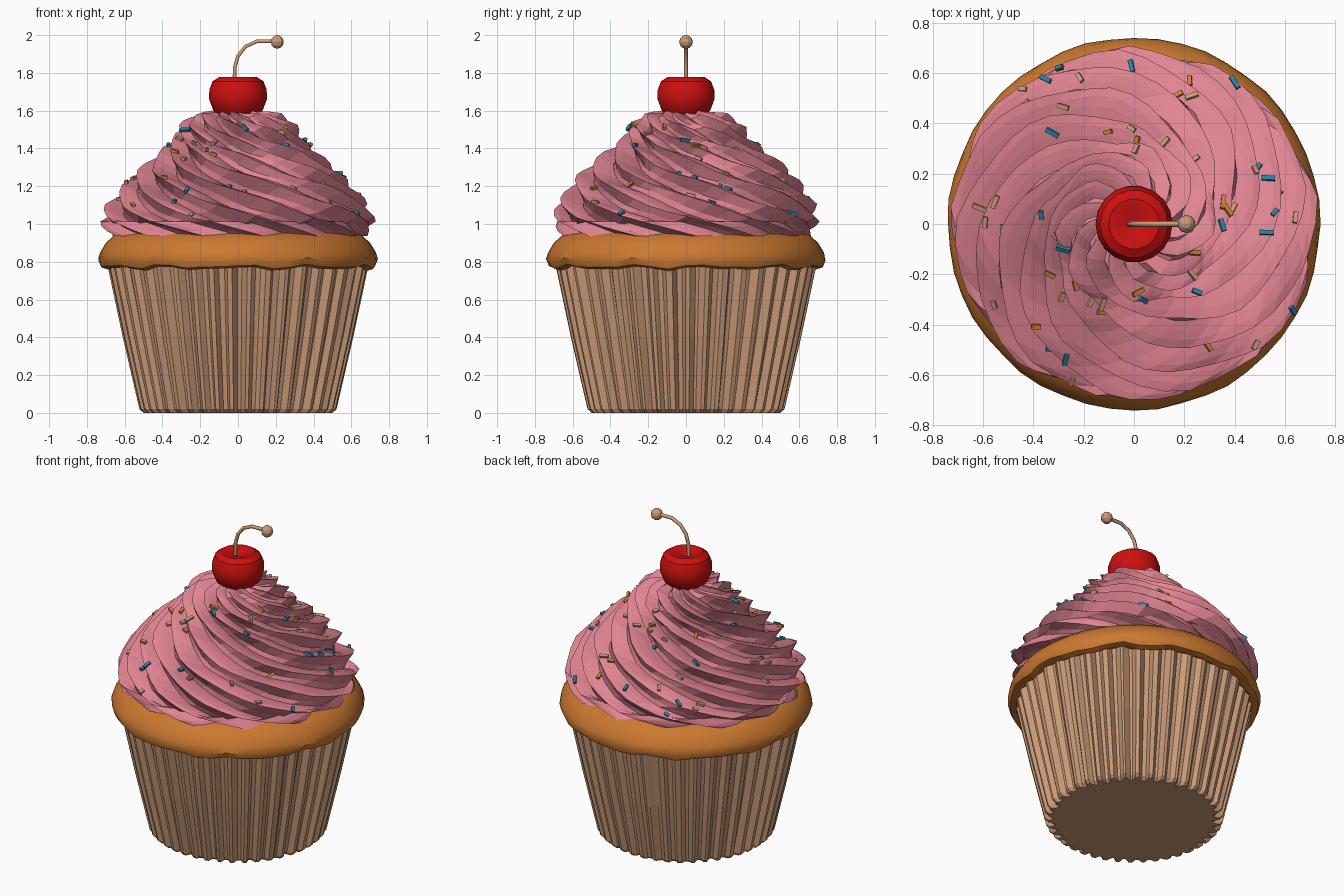
import bpy, bmesh, math, random
from mathutils import Vector, Matrix

random.seed(7)
cube = bpy.data.objects.get("Cube")
if cube:
    bpy.data.objects.remove(cube)


def material(name, rgb):
    m = bpy.data.materials.new(name)
    m.use_nodes = True
    m.diffuse_color = (*rgb, 1)
    m.node_tree.nodes["Principled BSDF"].inputs["Base Color"].default_value = (*rgb, 1)
    return m


PAPER = material("paper tan", (0.60, 0.33, 0.19))
CAKE = material("baked orange", (0.60, 0.19, 0.03))
PINK = material("icing pink", (0.76, 0.235, 0.295))
RED = material("cherry red", (0.62, 0.005, 0.005))
BLUE = material("sprinkle blue", (0.02, 0.23, 0.36))
AMBER = material("sprinkle orange", (0.60, 0.22, 0.04))


def finish(name, bm, mat, smooth=None):
    bmesh.ops.recalc_face_normals(bm, faces=bm.faces)
    mesh = bpy.data.meshes.new(name)
    bm.to_mesh(mesh)
    bm.free()
    ob = bpy.data.objects.new(name, mesh)
    bpy.context.collection.objects.link(ob)
    mesh.materials.append(mat)
    if smooth:
        bpy.ops.object.select_all(action='DESELECT')
        ob.select_set(True)
        bpy.context.view_layer.objects.active = ob
        bpy.ops.object.shade_smooth_by_angle(angle=math.radians(smooth))
    return ob


def rings(rows, cols, point):
    """Closed tube of rows x cols points, capped at both ends."""
    bm = bmesh.new()
    grid = [[bm.verts.new(point(i, j)) for j in range(cols)] for i in range(rows)]
    for a, b in zip(grid, grid[1:]):
        for j in range(cols):
            k = (j + 1) % cols
            bm.faces.new((a[j], a[k], b[k], b[j]))
    bm.faces.new(grid[0])
    bm.faces.new(grid[-1])
    return bm


def polar(r, a, z):
    return Vector((r * math.cos(a), r * math.sin(a), z))


# Pleated paper wrapper: wide outer folds with narrow, irregular grooves
PLEATS = 42
wrap_profile = [(0.49, 0.0), (0.512, 0.02), (0.60, 0.40), (0.685, 0.80)]
wobble = [random.uniform(-0.25, 0.25) for _ in range(PLEATS * 4)]
depth = [random.uniform(0.018, 0.042) for _ in range(PLEATS)]


def wrapper_point(i, j):
    r, z = wrap_profile[i]
    inward = depth[j // 4] if j % 4 > 1 else 0
    return polar(r + 0.01 - inward, (j + wobble[j]) * math.tau / (PLEATS * 4), z)


finish("paper_wrapper", rings(len(wrap_profile), PLEATS * 4, wrapper_point), PAPER)

# Cake top bulging over the wrapper, with a wavy lower lip
cake_profile = [(0.62, 0.80), (0.69, 0.765), (0.725, 0.775), (0.74, 0.81),
                (0.73, 0.85), (0.70, 0.90), (0.655, 0.94), (0.58, 0.96), (0.3, 0.97)]


def cake_point(i, j):
    r, z = cake_profile[i]
    a = j * math.tau / 48
    wave = (0.008 * math.sin(11 * a) + 0.006 * math.sin(17 * a + 1)) if 0 < i < 4 else 0
    return polar(r + wave * 0.3, a, z + wave)


finish("cake_top", rings(len(cake_profile), 48, cake_point), CAKE, 40)

# Piped frosting: sharp ridges that follow the twisted mesh
frost_profile = [(0.54, 0.945), (0.68, 0.935), (0.725, 1.01), (0.70, 1.10), (0.62, 1.20),
                 (0.545, 1.28), (0.43, 1.375), (0.345, 1.44), (0.315, 1.51),
                 (0.23, 1.57), (0.07, 1.59)]
RIDGES, SIDE, STEP = 13, 5, 3
TWIST = 4.0
ridge_shape = [0.0, 0.25, 0.6, 1.0, 0.75]
ridge_depth = [random.uniform(0.055, 0.10) for _ in range(RIDGES)]
frost_rows = (len(frost_profile) - 1) * STEP + 1


def frosting_point(i, j):
    k = min(i // STEP, len(frost_profile) - 2)
    f = i / STEP - k
    (r0, z0), (r1, z1) = frost_profile[k], frost_profile[k + 1]
    r, z = r0 + (r1 - r0) * f, z0 + (z1 - z0) * f
    t = i / (frost_rows - 1)
    a = j * math.tau / (RIDGES * SIDE) - TWIST * t - 0.5 * t * t
    ridge = j // SIDE
    d = ridge_depth[ridge] * ridge_shape[j % SIDE] * min(1, r / 0.4)
    d += 0.012 * (1 + math.sin(i * 1.1 + ridge * 2.3))
    lean = 0.02 * math.sin(2 * a + 9 * t)
    drop = 0.55 * d if i > 2 * STEP else 0
    return polar(max(r - d * 0.75 + lean * r, 0.02), a, z - drop + 0.02 * t)


frosting = finish("frosting_swirl", rings(frost_rows, RIDGES * SIDE, frosting_point), PINK)

# Sprinkles: small bars lying on upward faces of the frosting
spots = [p for p in frosting.data.polygons
         if p.normal.z > 0.3 and 1.02 < p.center.z < 1.52 and p.center.xy.length > 0.22]
for name, mat, count in (("blue_sprinkles", BLUE, 20), ("orange_sprinkles", AMBER, 16),
                         ("tan_sprinkles", PAPER, 24)):
    bm = bmesh.new()
    for face in random.sample(spots, count):
        spin = Matrix.Rotation(random.uniform(0, math.tau), 4, 'Z')
        turn = face.normal.to_track_quat('Z', 'Y').to_matrix().to_4x4()
        size = Matrix.Diagonal((random.uniform(0.03, 0.06), 0.018, 0.018, 1))
        place = Matrix.Translation(face.center + face.normal * 0.006)
        bmesh.ops.create_cube(bm, size=1, matrix=place @ turn @ spin @ size)
    finish(name, bm, mat)

# Cherry with a dimple around the stem
cherry_profile = [(0.03, 1.545), (0.085, 1.56), (0.13, 1.60), (0.153, 1.66), (0.152, 1.71),
                  (0.135, 1.755), (0.10, 1.778), (0.06, 1.775), (0.015, 1.75)]


def cherry_point(i, j):
    r, z = cherry_profile[i]
    return polar(r, j * math.tau / 18, z)


finish("cherry", rings(len(cherry_profile), 18, cherry_point), RED, 35)

# Curved stem
curve = bpy.data.curves.new("cherry_stem", 'CURVE')
curve.dimensions = '3D'
curve.bevel_depth = 0.011
curve.bevel_resolution = 1
curve.use_fill_caps = True
path = [(-0.02, 1.74), (-0.017, 1.83), (0.0, 1.89), (0.04, 1.94), (0.10, 1.967), (0.20, 1.967)]
spline = curve.splines.new('POLY')
spline.points.add(len(path) - 1)
for p, (x, z) in zip(spline.points, path):
    p.co = (x, 0, z, 1)
stem = bpy.data.objects.new("cherry_stem", curve)
bpy.context.collection.objects.link(stem)
curve.materials.append(PAPER)

# Knob at the stem's end
bm = bmesh.new()
bmesh.ops.create_uvsphere(bm, u_segments=10, v_segments=6, radius=0.036,
                          matrix=Matrix.Translation((0.208, 0, 1.964)))
finish("stem_knob", bm, PAPER)
